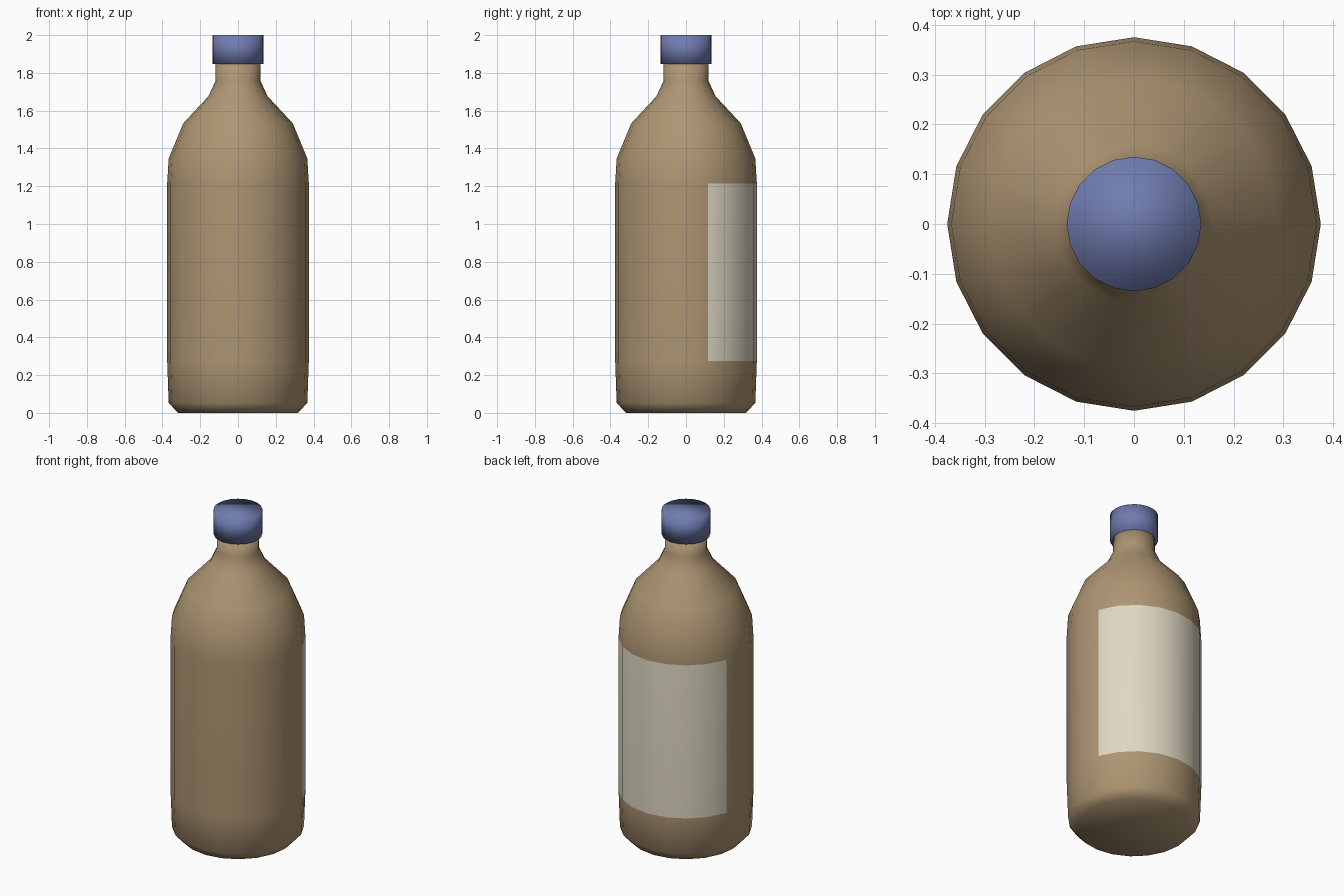
import bpy, bmesh, math

if "Cube" in bpy.data.objects:
    bpy.data.objects.remove(bpy.data.objects["Cube"])

SIDES = 20


def material(name, color):
    m = bpy.data.materials.new(name)
    m.diffuse_color = (*color, 1)
    m.use_nodes = True
    m.node_tree.nodes["Principled BSDF"].inputs["Base Color"].default_value = m.diffuse_color
    return m


def lathe(name, profile, mats, label_row=None):
    """Revolve (radius, z) points; one profile row can carry the label material."""
    bm = bmesh.new()
    rings = []
    for r, z in profile:
        rings.append([bm.verts.new((r * math.cos(2 * math.pi * i / SIDES),
                                    r * math.sin(2 * math.pi * i / SIDES), z))
                      for i in range(SIDES)])
    for row, (a, b) in enumerate(zip(rings, rings[1:])):
        for i in range(SIDES):
            j = (i + 1) % SIDES
            f = bm.faces.new((a[i], a[j], b[j], b[i]))
            # label wraps the back, from 18 to 162 degrees
            if row == label_row and 1 <= i <= 8:
                f.material_index = 1
    bm.faces.new(rings[0][::-1])
    bm.faces.new(rings[-1])
    for f in bm.faces:
        f.smooth = True
    mesh = bpy.data.meshes.new(name)
    bm.to_mesh(mesh)
    bm.free()
    for m in mats:
        mesh.materials.append(m)
    obj = bpy.data.objects.new(name, mesh)
    bpy.context.collection.objects.link(obj)
    return obj


brown = material("brown", (0.42, 0.30, 0.17))
cream = material("cream", (0.73, 0.68, 0.54))
blue = material("blue", (0.16, 0.20, 0.43))

# Bottle body with shoulder and neck; label is flush on the back
lathe("bottle", [(0.318, 0), (0.367, 0.053), (0.375, 0.276), (0.375, 1.215),
                 (0.367, 1.347), (0.29, 1.533), (0.157, 1.676),
                 (0.118, 1.76), (0.118, 1.85)], [brown, cream], label_row=2)

# Screw cap
lathe("cap", [(0.135, 1.846), (0.135, 2.0)], [blue])
